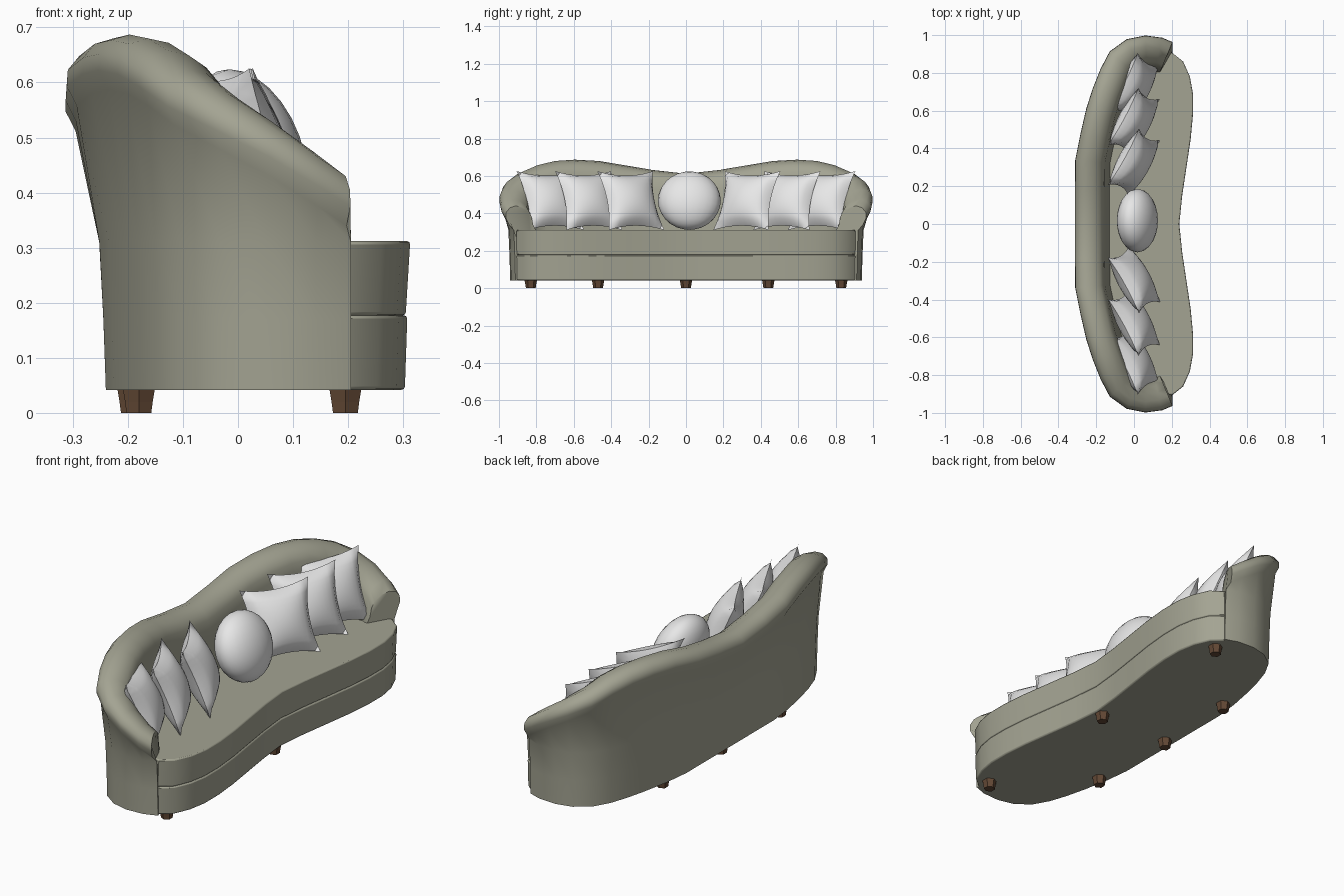
import bpy, bmesh, math
from mathutils import Vector, Matrix

old = bpy.data.objects.get("Cube")
if old:
    bpy.data.objects.remove(old, do_unlink=True)


def material(name, rgb):
    m = bpy.data.materials.new(name)
    m.use_nodes = True
    m.diffuse_color = (*rgb, 1)
    m.node_tree.nodes["Principled BSDF"].inputs["Base Color"].default_value = (*rgb, 1)
    return m


FABRIC = material("olive_grey_fabric", (0.37, 0.37, 0.29))
LINEN = material("white_linen", (0.8, 0.8, 0.8))
WOOD = material("brown_wood", (0.125, 0.066, 0.036))


def finish(name, bm, mat, angle=40, bevel=0):
    bmesh.ops.recalc_face_normals(bm, faces=bm.faces)
    mesh = bpy.data.meshes.new(name)
    bm.to_mesh(mesh)
    bm.free()
    mesh.materials.append(mat)
    ob = bpy.data.objects.new(name, mesh)
    bpy.context.collection.objects.link(ob)
    if bevel:
        mod = ob.modifiers.new("soft_edges", "BEVEL")
        mod.width, mod.segments, mod.angle_limit = bevel, 2, math.radians(50)
    bpy.ops.object.select_all(action="DESELECT")
    ob.select_set(True)
    bpy.context.view_layer.objects.active = ob
    bpy.ops.object.shade_smooth_by_angle(angle=math.radians(angle))


# Wraparound back and arms: rim x, y, rim height, foot x, y
half = [(-.315, 0, .612, -.24, 0), (-.315, .18, .632, -.24, .18),
        (-.313, .34, .658, -.24, .34), (-.285, .48, .68, -.225, .47),
        (-.255, .61, .687, -.2, .6), (-.22, .72, .68, -.175, .7),
        (-.18, .82, .657, -.145, .79), (-.13, .915, .622, -.1, .87),
        (-.04, .98, .578, -.03, .92), (.06, 1, .528, .05, .94),
        (.15, .988, .475, .14, .935), (.205, .965, .44, .205, .912)]
stations = [(px, -py, top, bx, -by) for px, py, top, bx, by in reversed(half[1:])] + half
# Rolled rim section: inward offset, drop from the top
roll = [(.02, -.1), (.002, -.065), (.004, -.035), (.025, -.01), (.06, 0),
        (.1, -.008), (.135, -.03), (.152, -.06), (.16, -.1)]

bm = bmesh.new()
rings = []
up = Vector((0, 0, 1))
for i, (px, py, top, bx, by) in enumerate(stations):
    a, b = stations[max(i - 1, 0)], stations[min(i + 1, len(stations) - 1)]
    t = Vector((b[0] - a[0], b[1] - a[1], 0)).normalized()
    n = Vector((t.y, -t.x, 0))
    rim, foot = Vector((px, py, 0)), Vector((bx, by, 0))
    pts = [foot + up * .042, foot.lerp(rim, .06) + up * .17, foot.lerp(rim, .16) + up * .31]
    pts += [rim + n * u + up * (top + d) for u, d in roll]
    pts += [rim + n * .19 + up * .28, foot + n * .1 + up * .042]
    rings.append([bm.verts.new(p) for p in pts])
for r, s in zip(rings, rings[1:]):
    for k in range(len(r)):
        j = (k + 1) % len(r)
        bm.faces.new((r[k], r[j], s[j], s[k]))
bm.faces.new(rings[0])
bm.faces.new(rings[-1])
finish("back_and_arms", bm, FABRIC, 50)

# Seat platform and cushion share a waisted outline
seat_half = [(.235, 0), (.25, .15), (.272, .3), (.294, .45), (.306, .58), (.306, .69),
             (.29, .78), (.255, .86), (.2, .905), (.08, .895), (-.03, .85),
             (-.13, .7), (-.2, .35), (-.2, 0)]


def slab(name, z0, z1, low, high, bevel):
    outline = seat_half + [(x, -y) for x, y in reversed(seat_half[1:-1])]
    bm = bmesh.new()
    bot = [bm.verts.new((x * low, y, z0)) for x, y in outline]
    top = [bm.verts.new((x * high, y, z1)) for x, y in outline]
    bm.faces.new(bot)
    bm.faces.new(top)
    for k in range(len(bot)):
        j = (k + 1) % len(bot)
        bm.faces.new((bot[k], bot[j], top[j], top[k]))
    finish(name, bm, FABRIC, 40, bevel)


slab("seat_base", .042, .177, .99, 1.005, .006)
slab("seat_cushion", .177, .312, .995, 1.022, .006)


# Square throw pillows with pinched corners
def pillow(name, y, yaw, size=.17, depth=.075, n=12):
    bm = bmesh.new()
    for side in (-1, 1):
        grid = []
        for i in range(n + 1):
            row = []
            for j in range(n + 1):
                u, v = 2 * i / n - 1, 2 * j / n - 1
                a, b = 1 - u * u, 1 - v * v
                row.append(bm.verts.new((side * depth * (a * b) ** .55,
                                         size * u * (1 - .15 * b),
                                         size * v * (1 - .15 * a))))
            grid.append(row)
        for i in range(n):
            for j in range(n):
                bm.faces.new((grid[i][j], grid[i + 1][j], grid[i + 1][j + 1], grid[i][j + 1]))
    bmesh.ops.remove_doubles(bm, verts=bm.verts, dist=.0005)
    place = (Matrix.Translation((0, y, .468)) @ Matrix.Rotation(math.radians(yaw), 4, "Z")
             @ Matrix.Rotation(math.radians(-22), 4, "Y"))
    bm.transform(place)
    finish(name, bm, LINEN, 60)


for i, (y, yaw) in enumerate([(.325, -29), (.54, -28), (.725, -27),
                              (-.295, 29), (-.52, 28), (-.725, 27)]):
    pillow(f"square_pillow_{i + 1}", y, yaw)

# Round centre pillow
bm = bmesh.new()
bmesh.ops.create_uvsphere(bm, u_segments=24, v_segments=14, radius=1)
bm.transform(Matrix.Translation((.018, .018, .468)) @ Matrix.Rotation(math.radians(-20), 4, "Y")
             @ Matrix.Diagonal((.1, .168, .162, 1)))
finish("round_pillow", bm, LINEN, 60)

# Tapered hexagonal feet
feet = [(.195, -.83), (.195, 0), (.195, .83), (-.18, -.47), (-.19, 0), (-.18, .44)]
for i, (x, y) in enumerate(feet):
    bm = bmesh.new()
    for z, low, high, tall in ((.01, .026, .029, .02), (.033, .029, .034, .026)):
        bmesh.ops.create_cone(bm, cap_ends=True, segments=6, radius1=low, radius2=high,
                              depth=tall, matrix=Matrix.Translation((x, y, z)))
    finish(f"foot_{i + 1}", bm, WOOD, 20)
